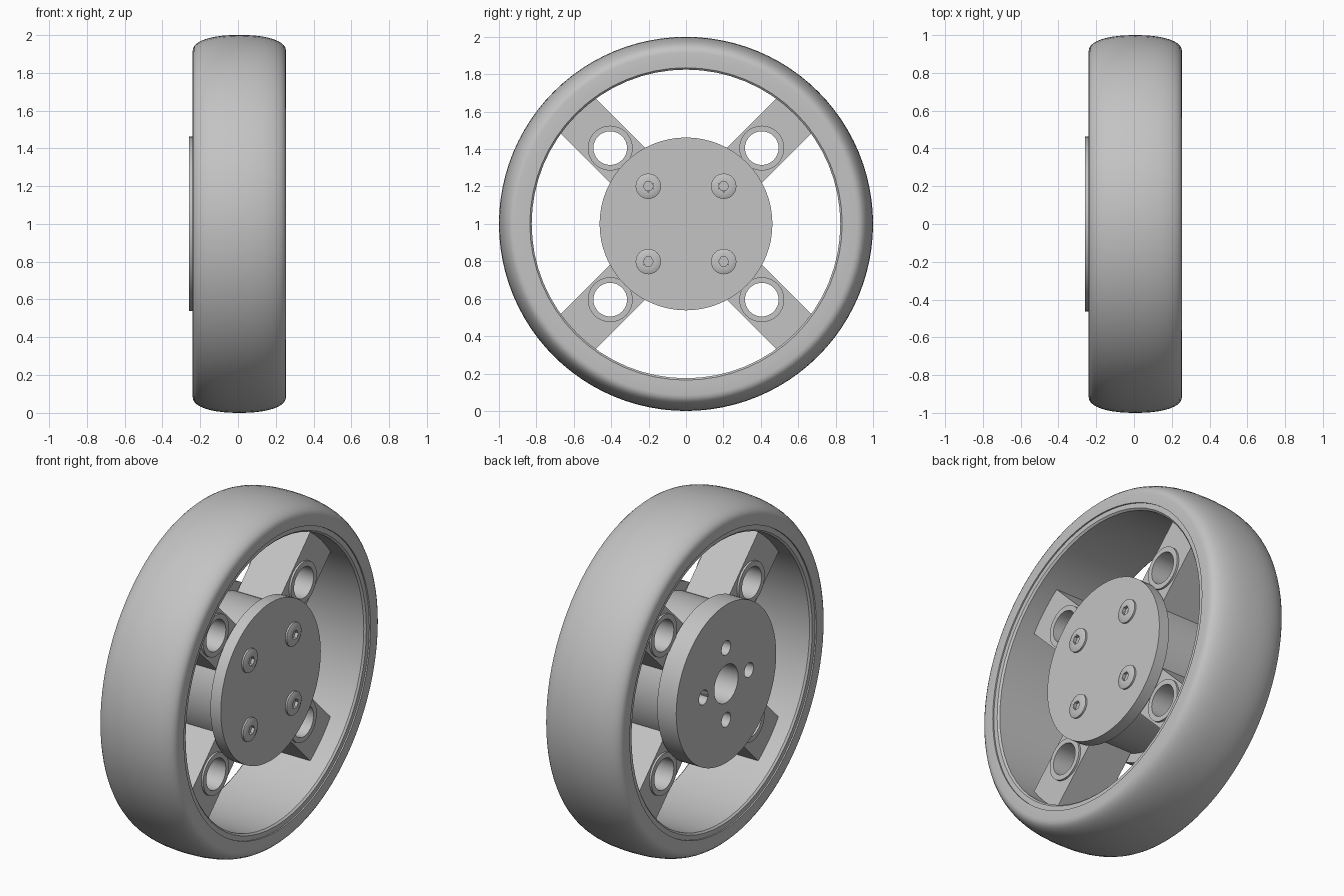
import bpy, bmesh
from math import pi, sin, cos, radians
from mathutils import Matrix, Vector

if "Cube" in bpy.data.objects:
    bpy.data.objects.remove(bpy.data.objects["Cube"])

CENTRE = Vector((0, 0, 1))
QUARTERS = [radians(45 + 90 * i) for i in range(4)]

grey = bpy.data.materials.new("plain_grey")
grey.use_nodes = True
grey.diffuse_color = (0.55, 0.55, 0.55, 1)
grey.node_tree.nodes["Principled BSDF"].inputs["Base Color"].default_value = grey.diffuse_color


def around(radius, angle):
    """Point in the wheel plane at a radius and angle from the axle."""
    return CENTRE + Vector((0, radius * cos(angle), radius * sin(angle)))


def make_object(name, bm, location=CENTRE, angle=0):
    bmesh.ops.remove_doubles(bm, verts=bm.verts, dist=1e-5)
    bmesh.ops.recalc_face_normals(bm, faces=bm.faces)
    mesh = bpy.data.meshes.new(name)
    bm.to_mesh(mesh)
    bm.free()
    mesh.materials.append(grey)
    obj = bpy.data.objects.new(name, mesh)
    bpy.context.collection.objects.link(obj)
    obj.location = location
    obj.rotation_euler.x = angle
    return obj


def activate(obj):
    bpy.ops.object.select_all(action='DESELECT')
    obj.select_set(True)
    bpy.context.view_layer.objects.active = obj


def smooth(obj, angle=35):
    activate(obj)
    bpy.ops.object.shade_smooth_by_angle(angle=radians(angle))


def lathe(name, profile, sides=64, location=CENTRE, closed=True):
    """Turn a profile of (x, radius) points about the x axis."""
    bm = bmesh.new()
    rings = []
    for i in range(sides):
        a = 2 * pi * i / sides
        rings.append([bm.verts.new((x, r * cos(a), r * sin(a))) for x, r in profile])
    steps = len(profile) if closed else len(profile) - 1
    for i in range(sides):
        here, there = rings[i], rings[(i + 1) % sides]
        for j in range(steps):
            k = (j + 1) % len(profile)
            bm.faces.new((here[j], here[k], there[k], there[j]))
    obj = make_object(name, bm, location)
    smooth(obj)
    return obj


def tube(name, x0, x1, inner, outer, **options):
    return lathe(name, [(x0, inner), (x0, outer), (x1, outer), (x1, inner)], **options)


def disc(name, x0, x1, radius, **options):
    return lathe(name, [(x0, 0), (x0, radius), (x1, radius), (x1, 0)], closed=False, **options)


def cut(obj, cutter):
    """Subtract the cutter from the object, then discard it."""
    cutter.hide_render = True
    bpy.context.view_layer.update()
    activate(obj)
    mod = obj.modifiers.new("hole", 'BOOLEAN')
    mod.operation = 'DIFFERENCE'
    mod.solver = 'EXACT'
    mod.object = cutter
    bpy.ops.object.modifier_apply(modifier=mod.name)
    bpy.data.objects.remove(cutter)


# Tyre: flat sidewalls and a rounded crown
crown = []
for i in range(21):
    a = pi * i / 20
    c = cos(a)
    crown.append((0.007 - 0.247 * (abs(c) ** 0.9) * (1 if c > 0 else -1),
                  0.915 + 0.085 * sin(a) ** 0.9))
lathe("tyre", [(-0.24, 0.862)] + crown + [(0.254, 0.862)], sides=96)

# Rim: thin hoop with chamfered lips, set just inside the tyre
lathe("rim", [(-0.222, 0.825), (-0.232, 0.835), (-0.232, 0.87),
              (0.246, 0.87), (0.246, 0.835), (0.236, 0.825)])

# Hub drum, solid front plate and bored back plate
tube("hub_drum", -0.137, 0.15, 0.11, 0.41)
disc("front_plate", 0.145, 0.212, 0.462)
back_plate = tube("back_plate", -0.26, -0.137, 0.11, 0.462)
for i in range(4):
    cut(back_plate, disc("hole_cutter", -0.3, -0.1, 0.042, sides=24,
                         location=around(0.21, i * pi / 2)))
smooth(back_plate)

for n, angle in enumerate(QUARTERS, 1):
    # Spoke with a hole bored through it
    bm = bmesh.new()
    bmesh.ops.create_cube(bm, size=1, matrix=Matrix.Translation((0, 0.61, 0))
                          @ Matrix.Diagonal((0.26, 0.45, 0.265, 1)))
    spoke = make_object(f"spoke_{n}", bm, angle=angle)
    boss_at = around(0.573, angle)
    cut(spoke, disc("bore_cutter", -0.3, 0.3, 0.105, sides=32, location=boss_at))
    smooth(spoke)

    # Bushing lining the hole
    tube(f"bushing_{n}", -0.142, 0.142, 0.09, 0.12, sides=32, location=boss_at)

    # Button-head screw with a hexagonal socket
    screw_at = around(0.285, angle)
    lathe(f"screw_head_{n}", [(0.205, 0.068), (0.222, 0.068), (0.23, 0.05), (0.23, 0.03),
                              (0.205, 0.03)], sides=24, location=screw_at)
    tube(f"screw_socket_{n}", 0.212, 0.23, 0.027, 0.034, sides=6, location=screw_at)
